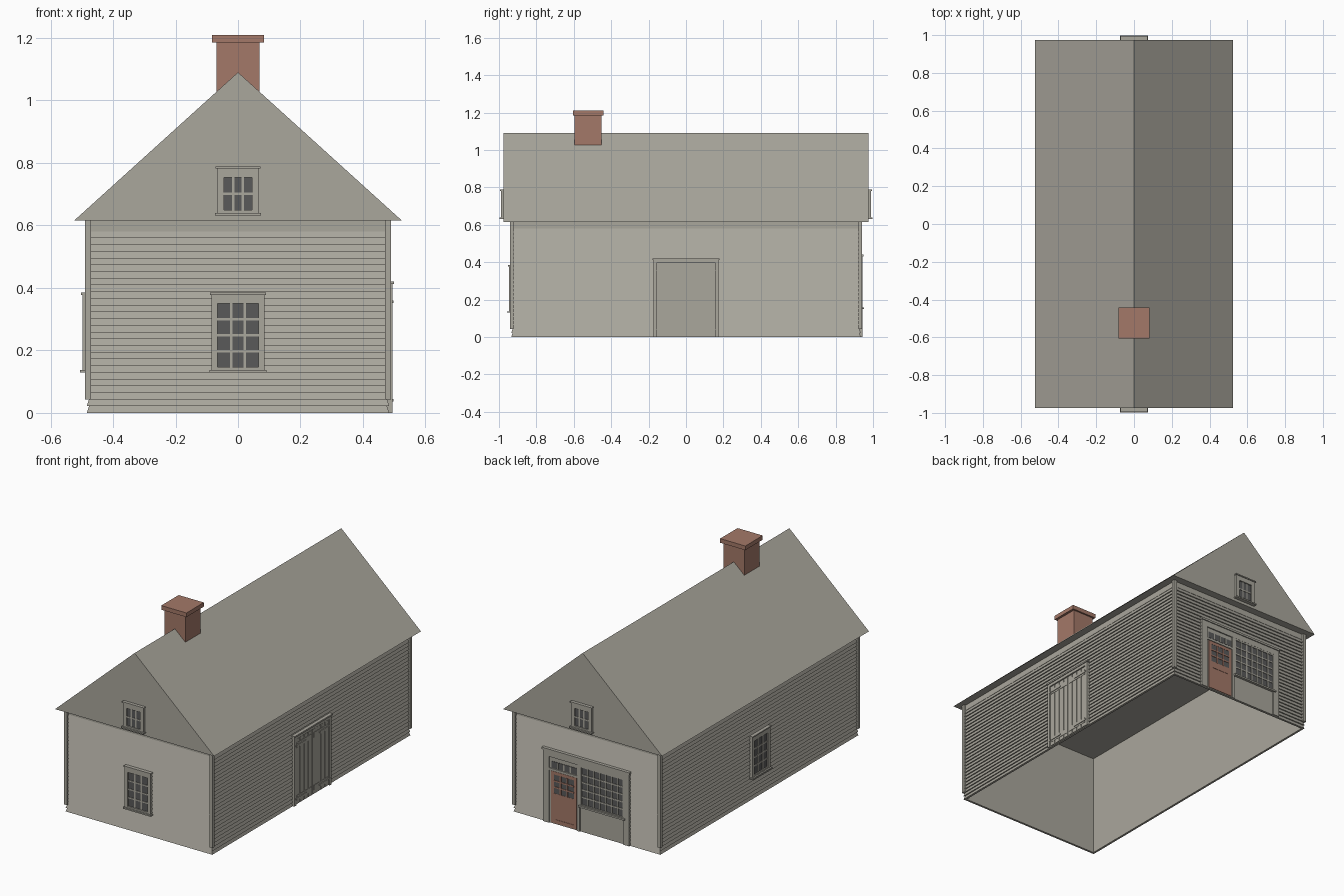
import bpy, bmesh
from math import radians
from mathutils import Matrix, Vector

cube = bpy.data.objects.get("Cube")
if cube:
    bpy.data.objects.remove(cube, do_unlink=True)


def material(name, rgb):
    m = bpy.data.materials.new(name)
    m.use_nodes = True
    m.diffuse_color = (*rgb, 1)
    m.node_tree.nodes["Principled BSDF"].inputs["Base Color"].default_value = (*rgb, 1)
    return m


GREY = material("weathered_grey", (0.40, 0.385, 0.335))
RED = material("brick_red", (0.37, 0.19, 0.14))
GLASS = material("dark_glass", (0.1, 0.1, 0.1))

# Main dimensions
HX, HY, EAVE, RIDGE = 0.475, 0.925, 0.615, 1.09
LIP = 0.009
FRONT, LEFT, BACK, RIGHT = 0, 90, 180, -90


def finish(name, bm, mat, angle=0):
    bmesh.ops.recalc_face_normals(bm, faces=bm.faces)
    bm.transform(Matrix.Rotation(radians(angle), 4, "Z"))
    me = bpy.data.meshes.new(name)
    bm.to_mesh(me)
    bm.free()
    me.materials.append(mat)
    ob = bpy.data.objects.new(name, me)
    bpy.context.collection.objects.link(ob)
    return ob


def boxes(name, specs, mat, angle=0):
    """Boxes on a wall: (u0, u1, z0, z1, n0, n1), n is the outward distance."""
    bm = bmesh.new()
    for u0, u1, z0, z1, n0, n1 in specs:
        size = Vector((u1 - u0, n1 - n0, z1 - z0))
        mid = Vector(((u0 + u1) / 2, -(n0 + n1) / 2, (z0 + z1) / 2))
        bmesh.ops.create_cube(bm, size=1, matrix=Matrix.Translation(mid) @ Matrix.Diagonal((*size, 1)))
    return finish(name, bm, mat, angle)


def border(u0, u1, z0, z1, t, n0, n1):
    return [(u0, u0 + t, z0, z1, n0, n1), (u1 - t, u1, z0, z1, n0, n1),
            (u0 + t, u1 - t, z0, z0 + t, n0, n1), (u0 + t, u1 - t, z1 - t, z1, n0, n1)]


def grid(u0, u1, z0, z1, cols, rows, bar, n0, n1):
    """Glazing bars dividing an opening."""
    out = []
    for i in range(1, cols):
        u = u0 + (u1 - u0) * i / cols
        out.append((u - bar / 2, u + bar / 2, z0, z1, n0, n1))
    for j in range(1, rows):
        z = z0 + (z1 - z0) * j / rows
        out.append((u0, u1, z - bar / 2, z + bar / 2, n0, n1))
    return out


def glazing(name, angle, u0, u1, z0, z1, cols, rows, n, mat=GREY, bar=0.008):
    boxes(name + "_glass", [(u0, u1, z0, z1, n - 0.004, n)], GLASS, angle)
    boxes(name + "_bars", grid(u0, u1, z0, z1, cols, rows, bar, n - 0.002, n + 0.003), mat, angle)


def window(name, angle, half, z0, z1, cols, rows, margin, n, sunk):
    """Framed sash window with sill and head cap."""
    g = (-half + margin, half - margin, z0 + 0.017, z1 - 0.033)
    back = n - sunk
    frame = [(-half, g[0], z0, z1, back, n + 0.009), (g[1], half, z0, z1, back, n + 0.009),
             (g[0], g[1], z0, g[2], back, n + 0.009), (g[0], g[1], g[3], z1, back, n + 0.009)]
    frame.append((-half - 0.006, half + 0.006, z0, z0 + 0.008, back, n + 0.018))
    frame.append((-half - 0.004, half + 0.004, z1 - 0.005, z1 + 0.002, back, n + 0.014))
    boxes(name + "_frame", frame, GREY, angle)
    glazing(name, angle, *g, cols, rows, n + 0.002)


# Clapboard walls: stepped rings, then a flat inner lining, open underneath
pitch, courses = 0.0215, 27
rings = []
for k in range(courses):
    rings += [(LIP, k * pitch), (0.002, (k + 1) * pitch)]
rings += [(0.004, courses * pitch), (0.004, EAVE), (-0.004, EAVE), (-0.004, 0)]
bm = bmesh.new()
loops = [[bm.verts.new((sx * (HX + d), sy * (HY + d), z))
          for sx, sy in ((1, 1), (-1, 1), (-1, -1), (1, -1))] for d, z in rings]
for a, b in zip(loops, loops[1:] + loops[:1]):
    for i in range(4):
        j = (i + 1) % 4
        bm.faces.new((a[i], a[j], b[j], b[i]))
finish("clapboard_walls", bm, GREY)

# Corner boards
boxes("corner_boards", [(sx * 0.48 - 0.01, sx * 0.48 + 0.01, 0.043, EAVE, sy * 0.93 - 0.01, sy * 0.93 + 0.01)
                        for sx in (-1, 1) for sy in (-1, 1)], GREY)

# Roof prism with closed gables
bm = bmesh.new()
ends = [[bm.verts.new((x, y, z)) for x, z in ((-0.525, EAVE), (0.525, EAVE), (0, RIDGE))]
        for y in (-0.975, 0.975)]
bm.faces.new(ends[0])
bm.faces.new(ends[1])
for i in range(3):
    j = (i + 1) % 3
    bm.faces.new((ends[0][i], ends[0][j], ends[1][j], ends[1][i]))
finish("roof", bm, GREY)

# Chimney
CY = 0.523
boxes("chimney", [(-0.069, 0.069, 1.0, 1.19, CY - 0.072, CY + 0.072),
                  (-0.083, 0.083, 1.185, 1.21, CY - 0.082, CY + 0.082)], RED)

# Windows
window("front_window", FRONT, 0.085, 0.13, 0.383, 3, 4, 0.02, 0.938, 0.012)
window("right_window", RIGHT, 0.085, 0.13, 0.383, 3, 4, 0.02, 0.488, 0.012)
for label, angle in (("front", FRONT), ("back", BACK)):
    window(label + "_gable_window", angle, 0.068, 0.632, 0.787, 3, 2, 0.023, 0.980, 0.008)

# Double plank doors on the left wall
N = 0.488
boxes("barn_door_frame", [(-0.175, -0.157, 0, 0.415, N - 0.012, N + 0.007),
                          (0.157, 0.175, 0, 0.415, N - 0.012, N + 0.007),
                          (-0.157, 0.157, 0.395, 0.415, N - 0.012, N + 0.007),
                          (-0.18, 0.18, 0.412, 0.421, N - 0.012, N + 0.012),
                          (-0.157, 0.157, 0, 0.395, N - 0.012, N - 0.002)], GREY, LEFT)
planks, straps = [], []
for i in range(-4, 4):
    planks.append((i * 0.039 + 0.002, i * 0.039 + 0.037, 0.004, 0.391, N - 0.003, N + 0.003))
for s in (-1, 1):
    lo, hi = sorted((s * 0.012, s * 0.15))
    for z in (0.04, 0.355):
        straps.append((lo, hi, z - 0.014, z + 0.016, N, N + 0.005))
        a, b = sorted((s * 0.062, s * 0.163))
        straps.append((a, b, z - 0.004, z + 0.004, N, N + 0.009))
boxes("barn_door_planks", planks, GREY, LEFT)
boxes("barn_door_battens_and_hinges", straps, GREY, LEFT)

# Shopfront on the back wall: panel, pilasters and head
B = 0.936
boxes("shopfront_surround", [(-0.25, 0.25, 0, 0.41, B - 0.012, B),
                             (-0.285, -0.245, 0, 0.43, B - 0.012, B + 0.007),
                             (0.245, 0.285, 0, 0.43, B - 0.012, B + 0.007),
                             (-0.245, 0.245, 0.395, 0.43, B - 0.012, B + 0.007),
                             (-0.29, 0.29, 0.43, 0.442, B - 0.012, B + 0.013),
                             (-0.06, -0.042, 0, 0.395, B - 0.004, B + 0.006),
                             (-0.245, -0.06, 0.315, 0.328, B - 0.004, B + 0.006)], GREY, BACK)
# Red door with glazed upper half and a transom light
D0, D1 = -0.232, -0.064
boxes("shop_door", [(D0, D1, 0.006, 0.313, B - 0.004, B + 0.002)], RED, BACK)
boxes("shop_door_rails", border(D0, D1, 0.006, 0.165, 0.022, B, B + 0.004)
      + border(D0, D1, 0.165, 0.313, 0.018, B, B + 0.004), RED, BACK)
glazing("shop_door_light", BACK, D0 + 0.018, D1 - 0.018, 0.183, 0.295, 3, 3, B + 0.003, RED)
glazing("transom", BACK, D0, D1, 0.332, 0.37, 4, 1, B + 0.002)
# Wide display window
W = (-0.03, 0.245, 0.165, 0.385)
boxes("display_window_frame", border(W[0] - 0.012, W[1] + 0.006, W[2] - 0.012, W[3] + 0.01, 0.01, B - 0.002, B + 0.006)
      + [(W[0] - 0.016, W[1] + 0.014, W[2] - 0.016, W[2] - 0.006, B - 0.002, B + 0.016)], GREY, BACK)
glazing("display_window", BACK, *W, 7, 5, B + 0.002)
